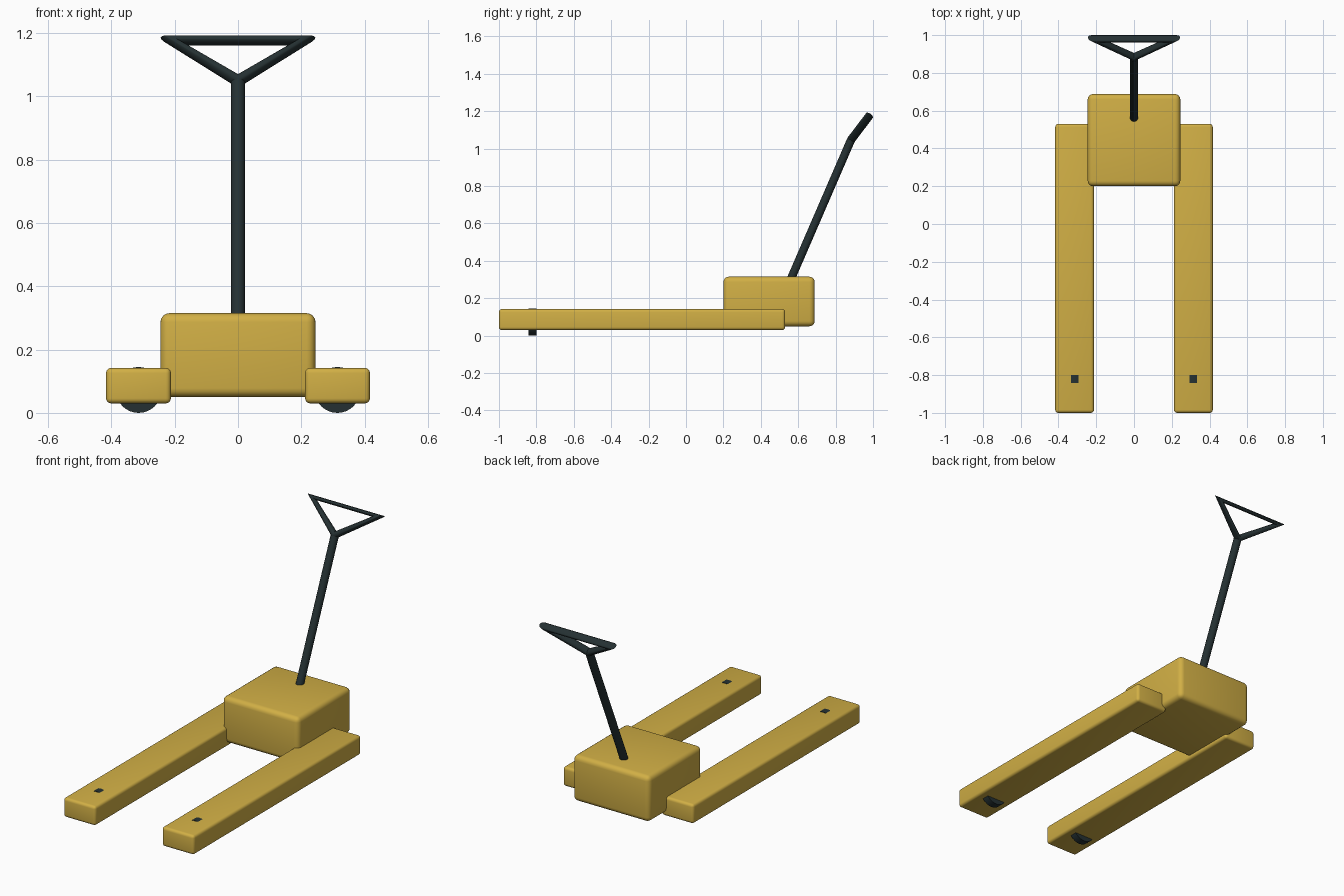
import bpy, bmesh, math
from mathutils import Vector

cube = bpy.data.objects.get("Cube")
if cube:
    bpy.data.objects.remove(cube, do_unlink=True)


def material(name, rgb):
    m = bpy.data.materials.new(name)
    m.use_nodes = True
    m.diffuse_color = (*rgb, 1)
    bsdf = next(n for n in m.node_tree.nodes if n.type == 'BSDF_PRINCIPLED')
    bsdf.inputs["Base Color"].default_value = (*rgb, 1)
    return m


yellow = material("mustard yellow", (0.64, 0.43, 0.06))
dark = material("dark slate", (0.018, 0.03, 0.032))


def finish(obj, name, mat, angle=40):
    obj.name = name
    obj.data.materials.append(mat)
    bpy.ops.object.select_all(action='DESELECT')
    obj.select_set(True)
    bpy.context.view_layer.objects.active = obj
    bpy.ops.object.shade_smooth_by_angle(angle=math.radians(angle))
    return obj


def rounded_box(name, low, high, bevel):
    """Box between two corners with rounded edges."""
    low, high = Vector(low), Vector(high)
    bpy.ops.mesh.primitive_cube_add(size=1, location=(low + high) / 2)
    obj = bpy.context.object
    obj.scale = high - low
    bpy.ops.object.transform_apply(location=False, rotation=False, scale=True)
    mod = obj.modifiers.new("Rounded edges", 'BEVEL')
    mod.width, mod.segments = bevel, 4
    bpy.ops.object.modifier_apply(modifier=mod.name)
    return finish(obj, name, yellow)


def rod(name, start, end, radius, sides):
    """Cylinder between two points."""
    start, end = Vector(start), Vector(end)
    axis = end - start
    bpy.ops.mesh.primitive_cylinder_add(vertices=sides, radius=radius, depth=axis.length,
                                        location=(start + end) / 2)
    obj = bpy.context.object
    obj.rotation_euler = axis.to_track_quat('Z', 'Y').to_euler()
    return finish(obj, name, dark)


# Pump housing
rounded_box("pump_housing", (-0.245, 0.2, 0.05), (0.245, 0.688, 0.315), 0.028)

# Forks and the load wheels set into them
for side, s in (("left", 1), ("right", -1)):
    inner, outer = sorted((s * 0.212, s * 0.417))
    rounded_box(side + "_fork", (inner, -1, 0.03), (outer, 0.53, 0.142), 0.016)
    rod(side + "_wheel", (s * 0.314, -0.842, 0.0725), (s * 0.314, -0.8, 0.0725), 0.0725, 32)

# Steering handle shaft
rod("handle_shaft", (0, 0.553, 0.285), (0, 0.882, 1.046), 0.022, 16)

# Triangular grip: mitred ring at each corner, joined in a loop
up = Vector((0, 0.59, 0.81)).normalized()
across = Vector((1, 0, 0))
normal = across.cross(up)
miter = math.radians(18)
corners = [(Vector((0, 0.884, 1.049)), -up, 0.022)]
for s in (1, -1):
    corners.append((Vector((s * 0.212, 0.981, 1.177)),
                    across * s * math.cos(miter) + up * math.sin(miter), 0.034))
bm = bmesh.new()
sides = 16
rings = []
for centre, outward, half in corners:
    ring = []
    for i in range(sides):
        a = math.tau * i / sides
        ring.append(bm.verts.new(centre + outward * half * math.cos(a)
                                 + normal * 0.022 * math.sin(a)))
    rings.append(ring)
for r, ring in enumerate(rings):
    after = rings[(r + 1) % len(rings)]
    for i in range(sides):
        j = (i + 1) % sides
        bm.faces.new((ring[i], ring[j], after[j], after[i]))
bmesh.ops.recalc_face_normals(bm, faces=bm.faces)
mesh = bpy.data.meshes.new("handle_grip")
bm.to_mesh(mesh)
bm.free()
grip = bpy.data.objects.new("handle_grip", mesh)
bpy.context.collection.objects.link(grip)
finish(grip, "handle_grip", dark)
